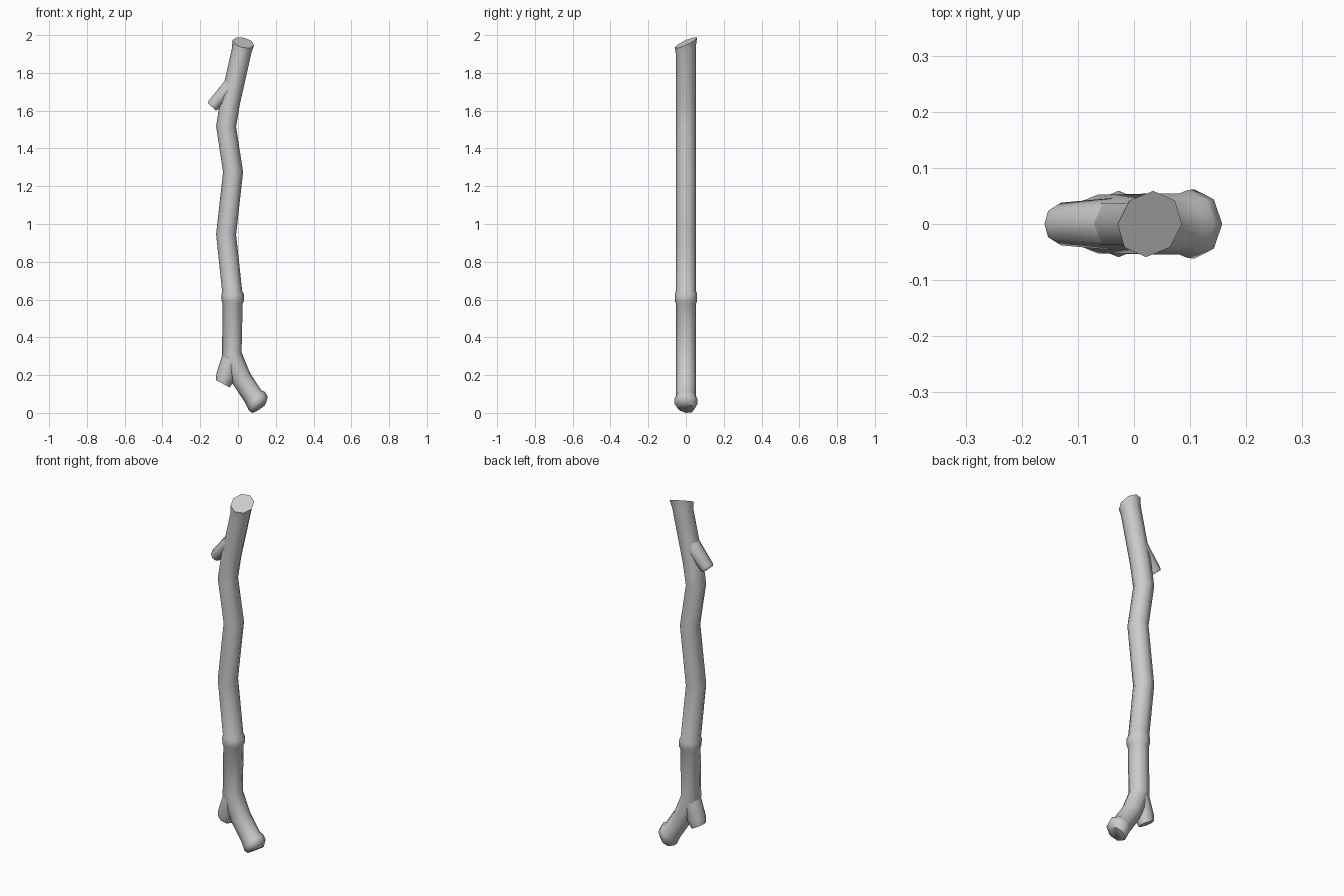
import bpy, bmesh, math
from mathutils import Vector

if "Cube" in bpy.data.objects:
    bpy.data.objects.remove(bpy.data.objects["Cube"])

SIDES = 8


def branch(name, rings, flat=1.0):
    """Sweep an octagon along rings of (x, z, radius, tilt angle, y shear)."""
    bm = bmesh.new()
    loops = []
    for x, z, r, ang, shear in rings:
        a = math.radians(ang)                       # lean of the ring in the xz plane
        side = Vector((math.cos(a), 0, math.sin(a)))
        axis = Vector((-math.sin(a), 0, math.cos(a)))
        loop = []
        for i in range(SIDES):
            t = math.tau * i / SIDES
            y = r * flat * math.sin(t)
            loop.append(bm.verts.new(Vector((x, y, z)) + side * r * math.cos(t)
                                     + axis * y * shear))
            loop[-1].co.y = y
        loops.append(loop)
    for lo, hi in zip(loops, loops[1:]):
        for i in range(SIDES):
            j = (i + 1) % SIDES
            bm.faces.new((lo[i], lo[j], hi[j], hi[i]))
    bm.faces.new(loops[0])
    bm.faces.new(loops[-1])
    bmesh.ops.recalc_face_normals(bm, faces=bm.faces)
    mesh = bpy.data.meshes.new(name)
    bm.to_mesh(mesh)
    bm.free()
    ob = bpy.data.objects.new(name, mesh)
    bpy.context.collection.objects.link(ob)
    bpy.ops.object.select_all(action='DESELECT')
    bpy.context.view_layer.objects.active = ob
    ob.select_set(True)
    bpy.ops.object.shade_smooth_by_angle(angle=math.radians(50))
    return ob


# Crooked main stem, from the knobbed foot to the slanted cut at the top
branch("stick_stem", [
    (0.111, 0.034, 0.044, 33, -0.15),
    (0.107, 0.060, 0.062, 36, 0),
    (0.094, 0.085, 0.060, 36, 0),
    (0.080, 0.098, 0.054, 36, 0),
    (0.018, 0.192, 0.054, 30, 0),
    (-0.033, 0.320, 0.053, 12, 0),
    (-0.028, 0.590, 0.053, 0, 0),
    (-0.027, 0.602, 0.059, 0, 0),
    (-0.028, 0.638, 0.059, 0, 0),
    (-0.031, 0.655, 0.053, 3, 0),
    (-0.063, 0.955, 0.053, -1, 0),
    (-0.026, 1.285, 0.053, 0, 0),
    (-0.063, 1.525, 0.053, -2, 0),
    (-0.043, 1.650, 0.053, -11, 0),
    (0.020, 1.930, 0.053, -13, 0.45),
    (0.028, 1.970, 0.059, -14, 0.45),
])

# Cut-off twig near the top, pointing down and left
branch("upper_twig", [
    (-0.030, 1.750, 0.042, -42, 0),
    (-0.130, 1.640, 0.034, -42, 0),
    (-0.138, 1.630, 0.029, -42, 0),
], flat=1.12)

# Stub beside the foot
branch("lower_stub", [
    (-0.030, 0.320, 0.050, -12, 0),
    (-0.068, 0.200, 0.050, -22, 0),
    (-0.080, 0.164, 0.042, -28, 0),
], flat=0.95)

# Seat the stick exactly on the ground
low = min(v.co.z for v in bpy.data.objects["stick_stem"].data.vertices)
for ob in bpy.context.collection.objects:
    ob.location.z -= low
